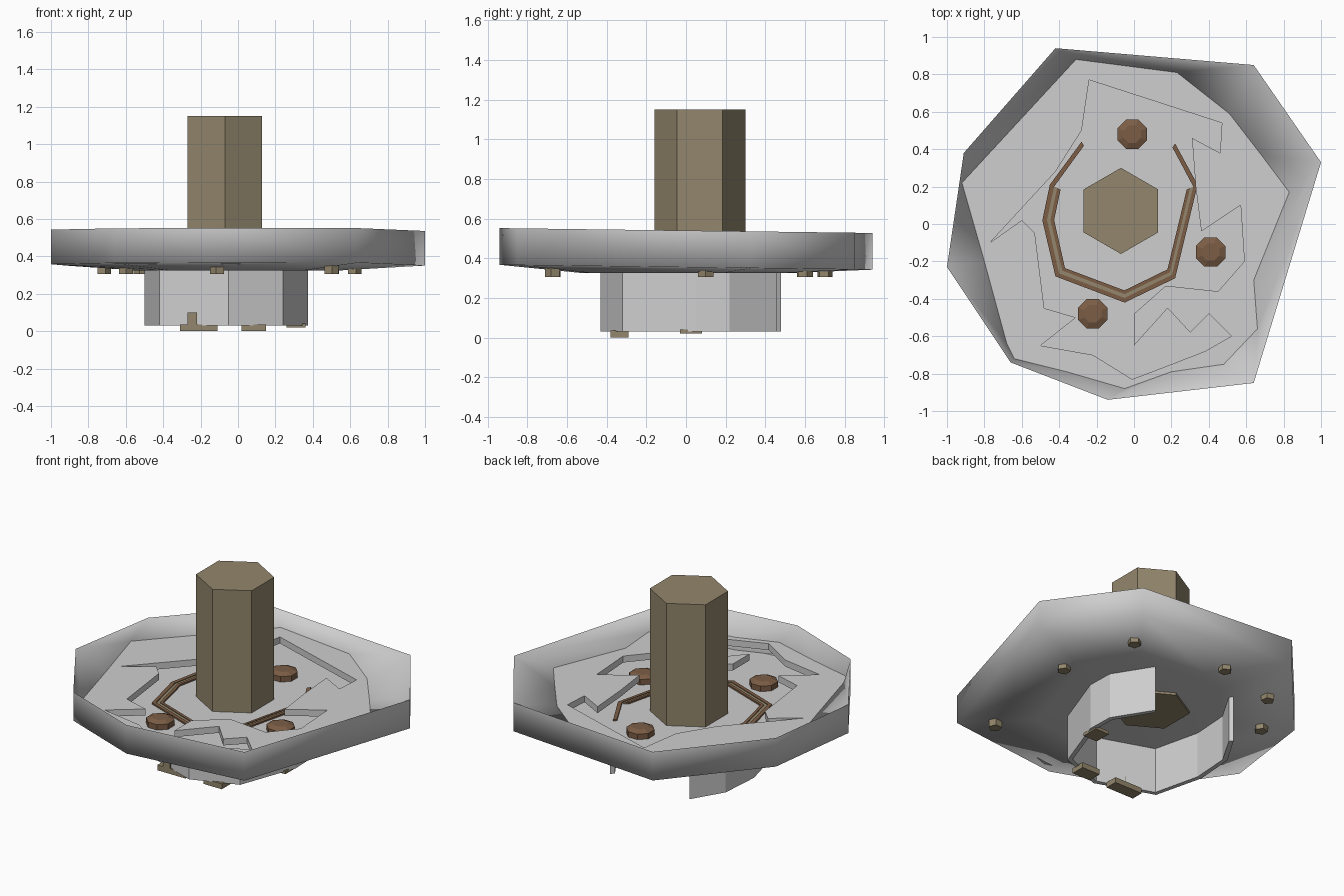
import bpy, bmesh, math
from mathutils import Vector

if "Cube" in bpy.data.objects:
    bpy.data.objects.remove(bpy.data.objects["Cube"])


def material(name, rgb):
    m = bpy.data.materials.new(name)
    m.diffuse_color = (*rgb, 1)
    m.use_nodes = True
    m.node_tree.nodes["Principled BSDF"].inputs["Base Color"].default_value = m.diffuse_color
    return m


GREY = material("light grey", (0.62, 0.62, 0.62))
TAN = material("tan", (0.29, 0.24, 0.15))
BROWN = material("brown", (0.20, 0.11, 0.06))


def finish(bm, name, mat, smooth=False):
    bmesh.ops.recalc_face_normals(bm, faces=bm.faces[:])
    me = bpy.data.meshes.new(name)
    bm.to_mesh(me)
    bm.free()
    me.materials.append(mat)
    for p in me.polygons:
        p.use_smooth = smooth
    ob = bpy.data.objects.new(name, me)
    bpy.context.scene.collection.objects.link(ob)
    return ob


def loop(bm, pts, z, tilt=0.0):
    vs = [bm.verts.new((x, y, z - tilt * y)) for x, y in pts]
    es = [bm.edges.new((vs[i], vs[(i + 1) % len(vs)])) for i in range(len(vs))]
    return vs, es


def walls(bm, a, b):
    for i in range(len(a)):
        j = (i + 1) % len(a)
        bm.faces.new((a[i], a[j], b[j], b[i]))


def fill(bm, edges):
    bmesh.ops.triangle_fill(bm, edges=edges, use_beauty=True, use_dissolve=False,
                            normal=Vector((0, 0, 1)))


def plate(name, outlines, z0, z1, mat):
    """Prism from one outline plus optional hole outlines."""
    bm = bmesh.new()
    low, high = [], []
    pairs = []
    for pts in outlines:
        a, ea = loop(bm, pts, z0)
        b, eb = loop(bm, pts, z1)
        low += ea
        high += eb
        pairs.append((a, b))
    fill(bm, low)
    fill(bm, high)
    for a, b in pairs:
        walls(bm, a, b)
    return finish(bm, name, mat)


def ngon(cx, cy, r, n, turn=0.0):
    return [(cx + r * math.cos(turn + math.tau * i / n),
             cy + r * math.sin(turn + math.tau * i / n)) for i in range(n)]


def ribbon(path, width, cx=-0.06, cy=0.03):
    """Outline of an open band, offset towards the hub centre."""
    inner = []
    for x, y in path:
        d = Vector((cx - x, cy - y)).normalized() * width
        inner.append((x + d.x, y + d.y))
    return path + inner[::-1]


# Uneven eight-sided dish with shallow inner slope
RIM = [(-0.42, 0.94), (0.64, 0.85), (1.0, 0.33), (0.64, -0.85),
       (-0.14, -0.94), (-0.66, -0.74), (-1.0, -0.23), (-0.91, 0.38)]
RING = [(-0.31, 0.88), (0.23, 0.81), (0.51, 0.59), (0.68, 0.37), (0.83, 0.17),
        (0.64, -0.3), (0.66, -0.56), (0.48, -0.75), (0.2, -0.79), (-0.05, -0.88),
        (-0.36, -0.79), (-0.64, -0.72), (-0.68, -0.64), (-0.80, -0.2), (-0.92, 0.22)]
bm = bmesh.new()
core, core_e = loop(bm, [(x * 0.55, y * 0.55) for x, y in RIM], 0.325)
bot, _ = loop(bm, RIM, 0.355, 0.013)
top, top_e = loop(bm, RIM, 0.54, 0.013)
lip, lip_e = loop(bm, RING, 0.44)
floor, floor_e = loop(bm, RING, 0.36)
walls(bm, core, bot)
walls(bm, bot, top)
fill(bm, top_e + lip_e)
walls(bm, lip, floor)
fill(bm, floor_e)
fill(bm, core_e)
dish = finish(bm, "dish", GREY, True)
bpy.context.view_layer.objects.active = dish
dish.select_set(True)
bpy.ops.object.shade_smooth_by_angle(angle=math.radians(88))

# Jagged ledge inside the dish
JAGGED = [(-0.24, 0.77), (0.47, 0.54), (0.46, 0.38), (0.31, 0.46), (0.33, 0.2),
          (0.36, -0.04), (0.57, 0.1), (0.59, -0.2), (0.45, -0.36), (0.17, -0.33),
          (0, -0.48), (0, -0.65), (0.18, -0.45), (0.3, -0.58), (0.4, -0.48),
          (0.52, -0.6), (0.38, -0.68), (0.2, -0.75), (-0.01, -0.83), (-0.22, -0.7),
          (-0.5, -0.65), (-0.31, -0.5), (-0.48, -0.45), (-0.53, -0.05),
          (-0.6, 0.02), (-0.77, -0.1), (-0.42, 0.28), (-0.28, 0.5)]
plate("jagged_ledge", [RING, JAGGED], 0.40, 0.442, GREY)

# Hexagonal shaft
plate("hex_shaft", [ngon(-0.07, 0.07, 0.23, 6, math.pi / 6)], 0.31, 1.15, TAN)

# Open hub wall beneath, with a gap at the back
HUB = [(-0.36, 0.48), (-0.48, 0.28), (-0.50, 0.02), (-0.42, -0.3), (-0.05, -0.43),
       (0.24, -0.32), (0.375, 0.05), (0.37, 0.22), (0.22, 0.46)]
plate("hub_wall", [ribbon(HUB, 0.03)], 0.03, 0.34, GREY)

# Curved trim strips lying on the floor
TRIM = [(-0.28, 0.44), (-0.45, 0.21), (-0.49, 0.02), (-0.42, -0.28), (-0.05, -0.42),
        (0.22, -0.29), (0.34, 0.21), (0.22, 0.43)]
for name, k, w, z, mat in (("outer_trim", 1.0, 0.025, 0.370, BROWN),
                           ("middle_trim", 0.95, 0.025, 0.366, TAN),
                           ("inner_trim", 0.90, 0.02, 0.370, BROWN)):
    path = [(-0.06 + (x + 0.06) * k, 0.03 + (y - 0.03) * k) for x, y in TRIM]
    if name != "outer_trim":
        path = path[1:-1]
    plate(name, [ribbon(path, w)], 0.355, z, mat)

# Large bolts on the floor
for i, (x, y) in enumerate([(-0.01, 0.48), (0.41, -0.15), (-0.22, -0.48)]):
    bm = bmesh.new()
    a, _ = loop(bm, ngon(x, y, 0.085, 8, math.pi / 8), 0.355)
    b, _ = loop(bm, ngon(x, y, 0.085, 8, math.pi / 8), 0.395)
    c, _ = loop(bm, ngon(x, y, 0.05, 8, math.pi / 8), 0.41)
    walls(bm, a, b)
    walls(bm, b, c)
    bm.faces.new(c)
    bm.faces.new(a)
    finish(bm, f"floor_bolt_{i + 1}", BROWN)

# Small studs under the rim
for i, (x, y) in enumerate([(-0.72, 0.3), (-0.6, -0.3), (-0.52, 0.6), (-0.11, 0.7),
                            (0.5, 0.6), (0.62, 0.1), (0.5, -0.67), (-0.11, -0.67)]):
    plate(f"under_stud_{i + 1}", [ngon(x, y, 0.04, 5, i)], 0.305, 0.36, TAN)

# Small feet at the hub base
for i, (x0, x1, y0, y1, z0, z1) in enumerate([
        (-0.31, -0.11, -0.38, -0.30, 0, 0.035), (-0.27, -0.22, -0.38, -0.34, 0, 0.1),
        (0.02, 0.15, -0.38, -0.29, 0, 0.035), (0.26, 0.36, -0.03, 0.08, 0.02, 0.04)]):
    plate(f"hub_foot_{i + 1}", [[(x0, y0), (x1, y0), (x1, y1), (x0, y1)]], z0, z1, TAN)
